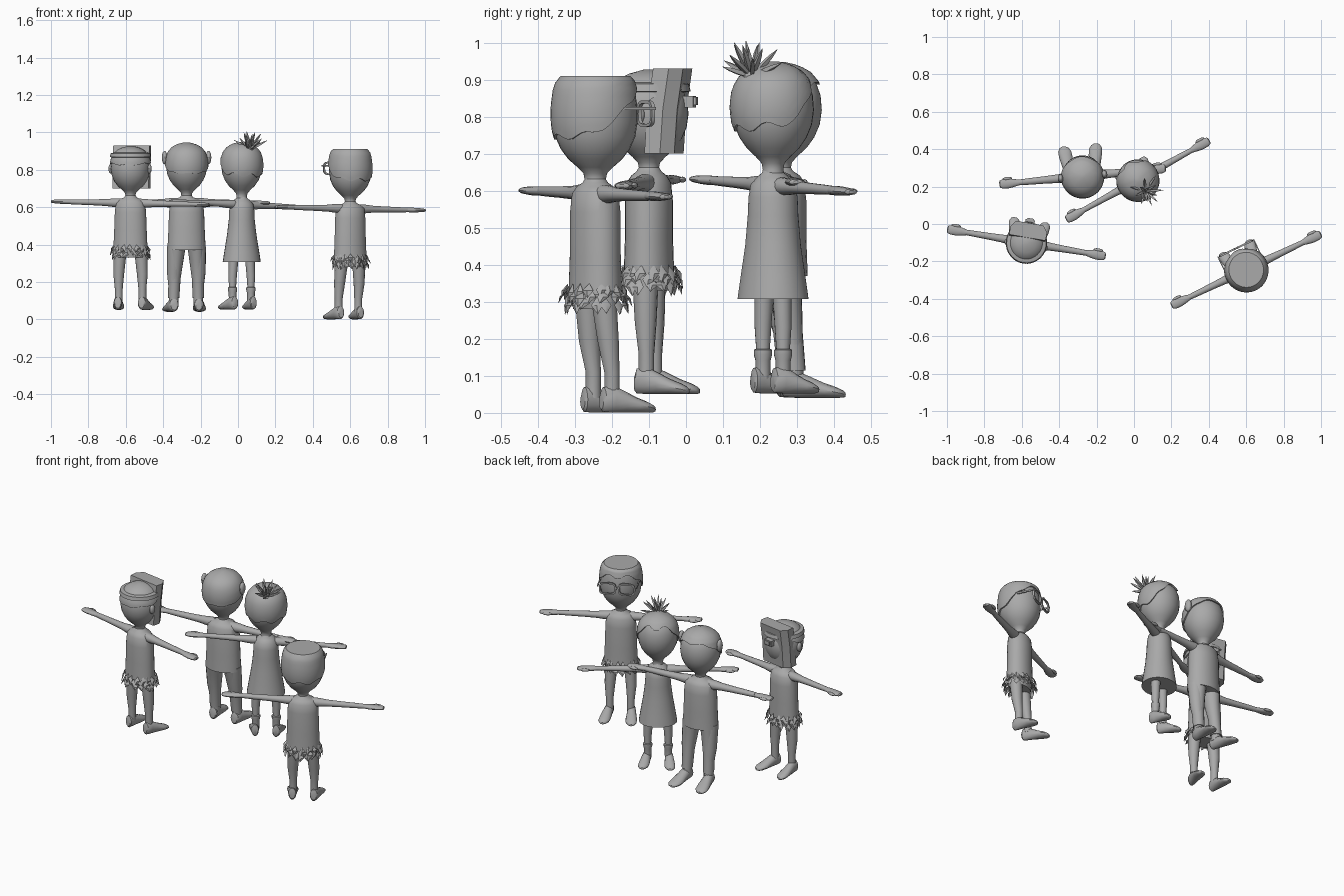
import bpy, bmesh, math, random
from mathutils import Matrix, Vector

if "Cube" in bpy.data.objects:
    bpy.data.objects.remove(bpy.data.objects["Cube"])

random.seed(4)
grey = bpy.data.materials.new("plain_grey")
grey.diffuse_color = (0.4, 0.4, 0.4, 1)
grey.use_nodes = True
grey.node_tree.nodes["Principled BSDF"].inputs["Base Color"].default_value = grey.diffuse_color
M = Matrix()          # placement of the figure being built


def finish(name, bm):
    bmesh.ops.recalc_face_normals(bm, faces=bm.faces)
    me = bpy.data.meshes.new(name)
    bm.to_mesh(me)
    bm.free()
    me.materials.append(grey)
    ob = bpy.data.objects.new(name, me)
    ob.matrix_world = M
    bpy.context.collection.objects.link(ob)
    return ob


def skin(name, rings):
    """Join rings of points into a capped skin."""
    bm = bmesh.new()
    vs = [[bm.verts.new(p) for p in r] for r in rings]
    n = len(vs[0])
    for a, b in zip(vs, vs[1:]):
        for i in range(n):
            bm.faces.new((a[i], a[(i + 1) % n], b[(i + 1) % n], b[i]))
    bm.faces.new(vs[0])
    bm.faces.new(vs[-1])
    return finish(name, bm)


def loft(name, secs, axis='z', n=20):
    """Each section: position on axis, centre a, centre b, radius a, radius b."""
    rings = []
    for t, ca, cb, ra, rb in secs:
        ring = []
        for i in range(n):
            w = 2 * math.pi * i / n
            a, b = ca + ra * math.cos(w), cb + rb * math.sin(w)
            ring.append({'z': (a, b, t), 'x': (t, a, b), 'y': (a, t, b)}[axis])
        rings.append(ring)
    return skin(name, rings)


def block(name, loc, size):
    bm = bmesh.new()
    bmesh.ops.create_cube(bm, size=1, matrix=Matrix.Translation(loc) @ Matrix.Diagonal((*size, 1)))
    return finish(name, bm)


def ball(name, loc, size):
    bm = bmesh.new()
    bmesh.ops.create_uvsphere(bm, u_segments=14, v_segments=8, radius=1,
                              matrix=Matrix.Translation(loc) @ Matrix.Diagonal((*size, 1)))
    return finish(name, bm)


def interp(tab, x):
    for (x0, y0), (x1, y1) in zip(tab, tab[1:]):
        if x <= x1:
            return y0 + (y1 - y0) * max(0, x - x0) / max(x1 - x0, 1e-6)
    return tab[-1][1]


LOW = [(-.12, .32), (0, .25), (.06, .28), (.12, .42), (.2, .64), (.3, .82), (.42, .95), (.56, 1)]
ROUND = LOW + [(.7, .97), (.82, .86), (.91, .66), (.97, .38), (1, .06)]
FLAT = LOW + [(.7, 1), (.86, .95), (.96, .87), (1, .76)]


def head(p, nz, h, r, back, side, front, zig):
    loft(p + "head", [(nz + f * h, 0, 0, k * r, k * r * 1.02) for f, k in (FLAT if h == .275 else ROUND)], n=28)
    tab = FLAT if h == .275 else ROUND
    # hair cap whose lower edge depends on the direction around the head
    rings = [[] for _ in range(11)]
    n = 48
    for i in range(n):
        w = 2 * math.pi * i / n
        c = math.sin(w)
        fb = interp([(-1, back), (-.5, back + .03), (0.1, side), (.75, front), (1, front)], c)
        fb += zig * math.sin(7 * w)
        for j in range(11):
            f = fb + (1 - fb) * max(0, j - 1) / 9
            rad = interp(tab, f) * r + (-.008 if j == 0 else .007)
            rings[j].append((rad * math.cos(w), rad * math.sin(w) * 1.02, nz + f * h + .005 * f))
    skin(p + "hair", rings)


def arms(p, az, slope, span, thick):
    secs = [(.05, .028), (.09, .026), (.13, .021), (.2, .018), (.28, .016), (.34, .014)]
    for s, side in ((1, "right_"), (-1, "left_")):
        def c(x): return az + slope * x * s
        loft(p + side + "arm", [(s * x, 0, c(x), r * thick, r * thick * .9) for x, r in secs], 'x', 14)
        k = span - .44
        hand = [(.33, .014, .012), (.36, .021, .013), (.39, .026, .012), (.42, .025, .010), (.436, .019, .008), (.44, .01, .004)]
        loft(p + side + "hand", [(s * (x + k), 0, c(x), a, b) for x, a, b in hand], 'x', 14)
        ball(p + side + "thumb", (s * (.395 + k), .026, c(.39)), (.026, .009, .008))


def legs(p, hip, sep, top, low, fy, length, wide=1):
    for s, side in ((1, "right_"), (-1, "left_")):
        x = s * sep
        loft(p + side + "leg", [(hip, s * (sep - .008), 0, top, top), (hip * .6, x, fy * .5, top * .55 + low * .45, top * .55 + low * .45),
                                (.11, x, fy, low, low), (.04, x, fy, low, low)], n=14)
        foot = [(0, .03, .015, .02), (.04, .036, .021, .034), (.22, .037, .024, .037), (.42, .03, .027, .03),
                (.65, .021, .031, .021), (.85, .015, .03, .015), (.96, .011, .02, .010), (1, .009, .008, .006)]
        loft(p + side + "foot", [(fy - .032 + t * length, x + s * .02 * t, cz, a * wide, b) for t, cz, a, b in foot], 'y', 14)


def torso(p, name, secs):
    loft(p + name, [(z, 0, 0, a, b) for z, a, b in secs], n=28)


def shirt(az, hem, w, d):
    return [(hem, w * 1.05, d * 1.05), (hem + .1, w, d), (az - .05, w * .96, d), (az, w * .9, d * .92),
            (az + .018, w * .7, d * .75), (az + .03, .035, .034), (az + .04, .028, .028)]


def leaf_skirt(p, top):
    """Ragged rows of folded leaves around the hips."""
    bm = bmesh.new()
    for row in range(3):
        for i in range(17):
            w = 2 * math.pi * (i + row * .33) / 17 + random.uniform(-.08, .08)
            u, t = Vector((math.cos(w), math.sin(w), 0)), Vector((-math.sin(w), math.cos(w), 0))
            base = Vector((.088 * u.x, .07 * u.y, top - .018 * row))
            out, drop = random.uniform(.008, .026), random.uniform(.035, .05)
            mid = base + u * (out * .7 + .005) - Vector((0, 0, drop * .5))
            tip = base + u * out - Vector((0, 0, drop)) + t * random.uniform(-.012, .012)
            a, b, c, l, r = [bm.verts.new(q) for q in (base, mid, tip, mid - t * .016 - u * .006, mid + t * .016 - u * .006)]
            for tri in ((a, l, b), (l, c, b), (a, b, r), (b, c, r)):
                bm.faces.new(tri)
    finish(p + "leaf_skirt", bm)
    loft(p + "hips", [(top - .07, 0, 0, .078, .055), (top, 0, 0, .088, .066)])


def place(x, y, z, deg):
    global M
    M = Matrix.Translation((x, y, z)) @ Matrix.Rotation(math.radians(deg), 4, 'Z')


# Figure with glasses, flat hair and leaf skirt
p = "glasses_figure_"
place(.6, -.245, 0, 25.7)
torso(p, "shirt", shirt(.592, .32, .088, .064))
arms(p, .592, -.02, .444, 1)
legs(p, .32, .058, .036, .021, .022, .15)
leaf_skirt(p, .35)
head(p, .63, .275, .112, .41, .6, .86, .03)
for s, side in ((1, "right_"), (-1, "left_")):
    rim = []
    for k in range(20):     # rounded rectangular lens rim
        w = 2 * math.pi * k / 20
        e = lambda v: math.copysign(abs(v) ** .6, v)
        rim.append((e(math.cos(w)), e(math.sin(w))))
    bm = bmesh.new()
    q = [[bm.verts.new((s * .052 + a * rx, y, .808 + b * rz)) for a, b in rim]
         for rx, rz, y in ((.047, .036, .122), (.047, .036, .132), (.038, .028, .132), (.038, .028, .122))]
    for j in range(4):
        for k in range(20):
            bm.faces.new((q[j][k], q[j][(k + 1) % 20], q[(j + 1) % 4][(k + 1) % 20], q[(j + 1) % 4][k]))
    finish(p + side + "lens_rim", bm)
    block(p + side + "temple", (s * .106, .07, .822), (.006, .12, .009))
block(p + "bridge", (0, .127, .815), (.016, .008, .008))

# Figure with box mask and leaf skirt
p = "mask_figure_"
place(-.575, -.1, .05, -9.7)
torso(p, "shirt", shirt(.572, .325, .088, .064))
arms(p, .572, -.02, .43, 1)
legs(p, .32, .064, .036, .021, .004, .152)
leaf_skirt(p, .35)
head(p, .61, .262, .105, .62, .66, .82, .012)
loft(p + "head_band", [(.815, 0, 0, .095, .097), (.818, 0, 0, .111, .113), (.838, 0, 0, .106, .108), (.842, 0, 0, .088, .09)], n=28)
plan = [(-.098, .012), (-.1, .055), (-.075, .09), (.075, .09), (.1, .055), (.098, .012)]
skin(p + "box_mask", [[(x, y + t, z) for x, y in plan] for z, t in ((.65, -.008), (.77, 0), (.88, .016))])
block(p + "mask_nose", (0, .105, .79), (.05, .04, .032))
block(p + "mask_nose_tip", (0, .122, .792), (.035, .02, .022))
for s, side in ((1, "right_"), (-1, "left_")):
    ball(p + side + "ear", (s * .105, -.012, .755), (.012, .018, .026))

# Figure with dress and spiky hair knot
p = "dress_figure_"
place(.02, .235, .052, 29)
torso(p, "dress", [(.255, .104, .094), (.3, .097, .088), (.4, .08, .074), (.48, .07, .068), (.53, .068, .066),
                   (.565, .062, .06), (.582, .048, .045), (.597, .028, .03), (.61, .026, .026)])
arms(p, .562, -.04, .438, .95)
legs(p, .3, .056, .027, .018, .0, .128, .95)
head(p, .605, .287, .109, .38, .46, .82, .035)
for s, side in ((1, "right_"), (-1, "left_")):
    loft(p + side + "sock", [(.05, s * .056, 0, .02, .02), (.09, s * .056, 0, .021, .021), (.105, s * .056, 0, .025, .025),
                             (.118, s * .056, 0, .025, .025), (.122, s * .056, 0, .017, .017)], n=14)
knot = Vector((.008, -.07, .855))
ball(p + "hair_knot", knot, (.024, .024, .022))
for i in range(17):
    w = i * 2.4
    tilt = .2 + 1.05 * i / 16
    d = Vector((math.cos(w) * math.sin(tilt), math.sin(w) * math.sin(tilt) - .25, math.cos(tilt))).normalized()
    L = random.uniform(.08, .112)
    a = d.orthogonal().normalized()
    b = d.cross(a)
    skin(p + "hair_spike", [[knot + d * L * t + (a * math.cos(k * 1.571) + b * math.sin(k * 1.571)) * r for k in range(4)]
                            for t, r in ((0, .004), (.45, .0085), (.75, .006), (1, .0006))])

# Figure with trousers and large ears
p = "trousers_figure_"
place(-.275, .255, .04, 5.5)
torso(p, "shirt", shirt(.583, .33, .098, .07))
arms(p, .583, 0, .447, 1.1)
legs(p, .35, .066, .047, .026, .03, .17, 1.15)
for s, side in ((1, "right_"), (-1, "left_")):
    loft(p + side + "trouser_leg", [(.36, s * .05, 0, .047, .058), (.28, s * .056, .008, .041, .045), (.18, s * .063, .02, .033, .034),
                                    (.075, s * .066, .03, .03, .032), (.075, s * .066, .03, .022, .022)], n=16)
    ball(p + side + "ear", (s * .118, .0, .825), (.015, .022, .036))
head(p, .62, .282, .11, .42, .62, .8, .012)

# Smooth shading that keeps the sharp edges
bpy.ops.object.select_all(action='SELECT')
bpy.context.view_layer.objects.active = bpy.context.scene.objects[0]
bpy.ops.object.shade_smooth_by_angle(angle=math.radians(35))
